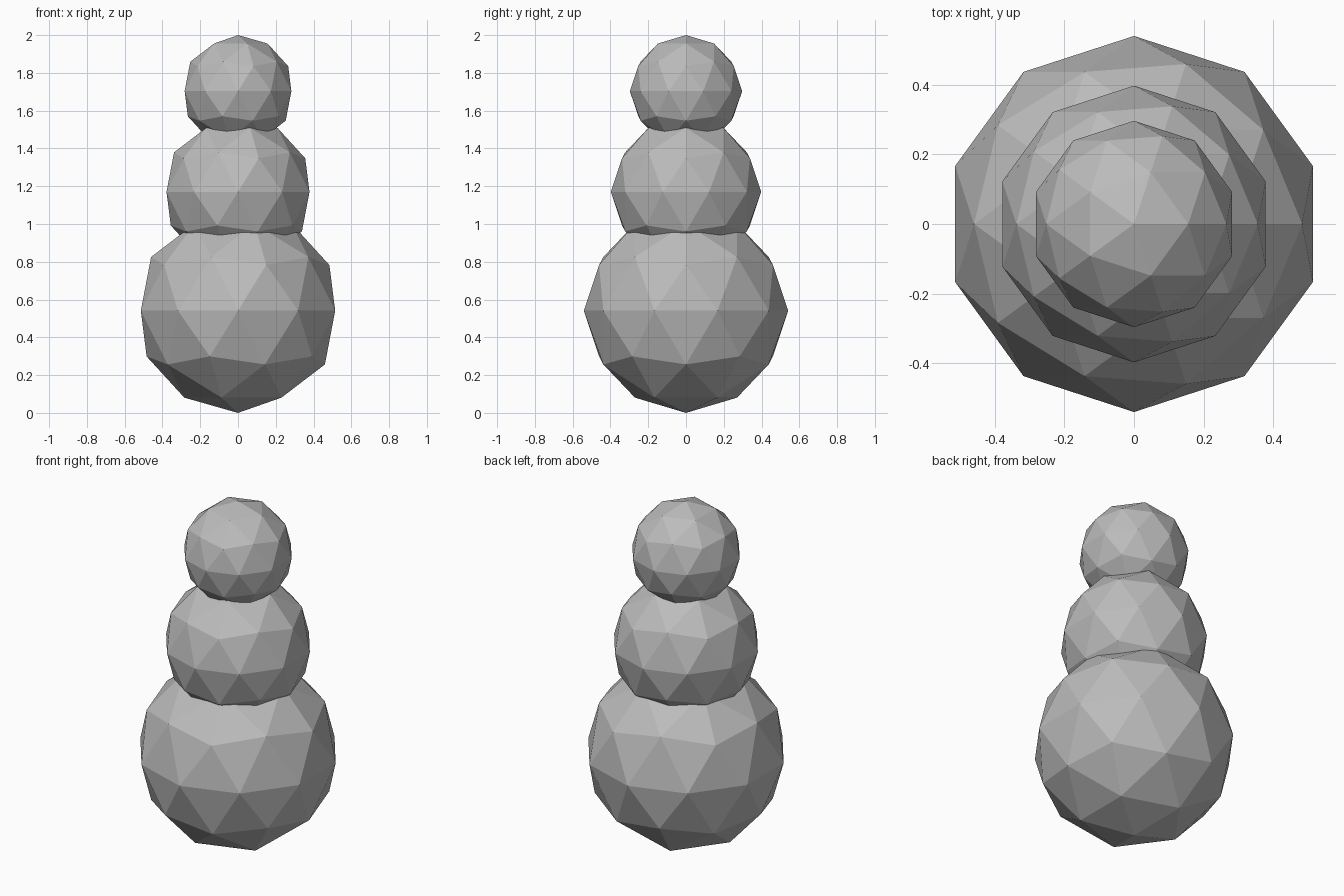
import bpy

if "Cube" in bpy.data.objects:
    bpy.data.objects.remove(bpy.data.objects["Cube"])

# Single plain grey used by the whole figure
grey = bpy.data.materials.new("plain grey")
grey.diffuse_color = (0.5, 0.5, 0.5, 1.0)
grey.use_nodes = True
grey.node_tree.nodes["Principled BSDF"].inputs["Base Color"].default_value = grey.diffuse_color


def ball(name, radius, z):
    """Faceted ball of 80 flat triangles, centred on the z axis."""
    bpy.ops.mesh.primitive_ico_sphere_add(subdivisions=2, radius=radius,
                                          location=(0, 0, z))
    obj = bpy.context.object
    obj.name = name
    obj.data.materials.append(grey)
    bpy.ops.object.shade_flat()


# Three stacked, overlapping balls
ball("lower_body", 0.541, 0.541)
ball("upper_body", 0.398, 1.17)
ball("head", 0.297, 1.703)
